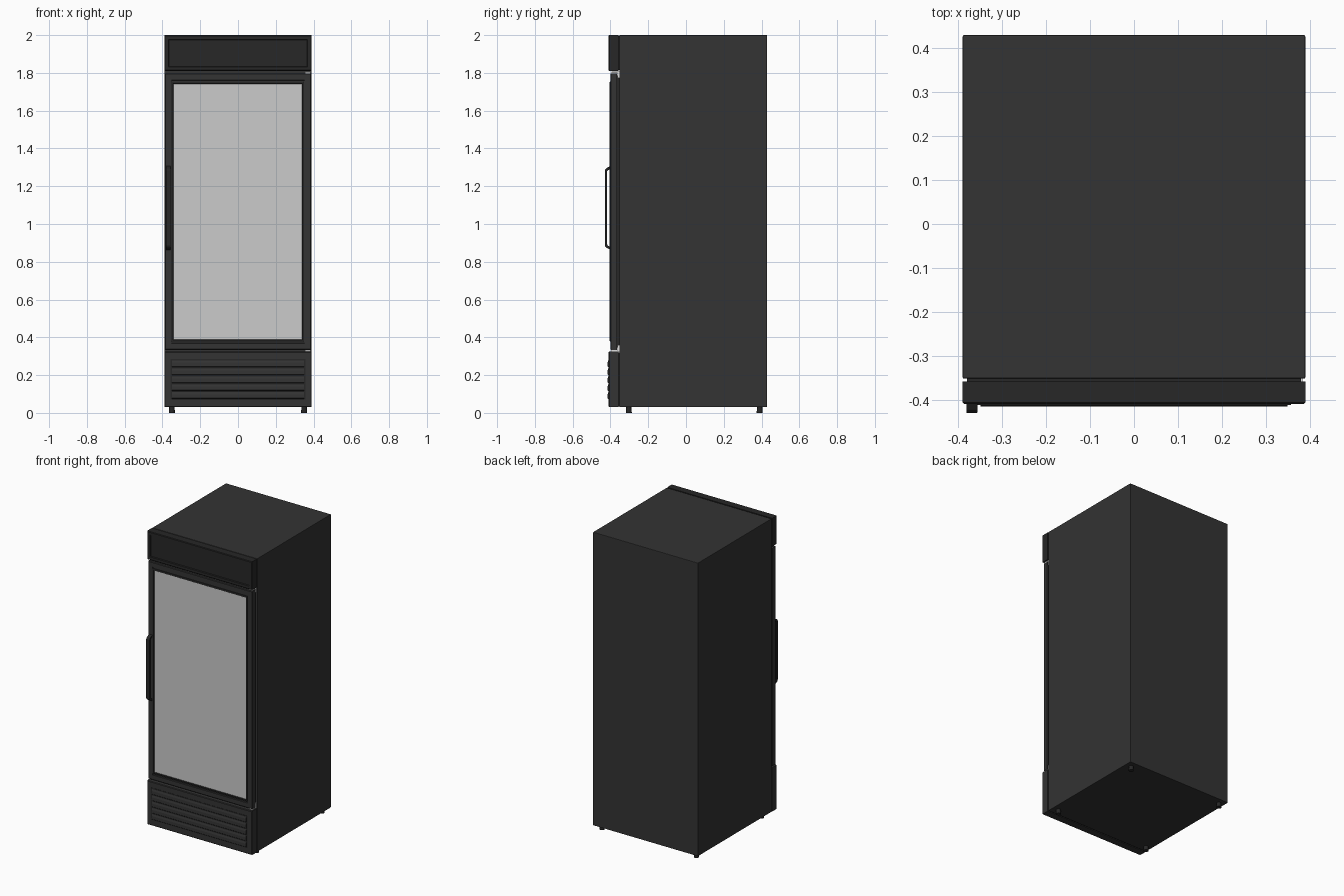
import bpy, bmesh, math

if "Cube" in bpy.data.objects:
    bpy.data.objects.remove(bpy.data.objects["Cube"])


def mat(name, r, g, b):
    m = bpy.data.materials.new(name)
    m.diffuse_color = (r, g, b, 1)
    m.use_nodes = True
    m.node_tree.nodes["Principled BSDF"].inputs["Base Color"].default_value = m.diffuse_color
    return m


BODY = mat("charcoal", 0.033, 0.033, 0.033)
TRIM = mat("black_trim", 0.02, 0.02, 0.02)
GLASS = mat("pale_grey_glass", 0.6, 0.6, 0.6)
METAL = mat("light_metal", 0.75, 0.75, 0.75)


def finish(name, bm, m, bevel=0, smooth=False):
    bmesh.ops.recalc_face_normals(bm, faces=bm.faces)
    me = bpy.data.meshes.new(name)
    bm.to_mesh(me)
    bm.free()
    ob = bpy.data.objects.new(name, me)
    bpy.context.collection.objects.link(ob)
    me.materials.append(m)
    if smooth:
        me.shade_smooth()
        me.set_sharp_from_angle(angle=math.radians(35))
    if bevel:
        b = ob.modifiers.new("bevel", 'BEVEL')
        b.width, b.segments = bevel, 2
        b.limit_method = 'ANGLE'
    return ob


def box(name, x, y, z, m, bevel=0):
    bm = bmesh.new()
    bmesh.ops.create_cube(bm, size=1)
    for v in bm.verts:
        for i, (a, b) in enumerate((x, y, z)):
            v.co[i] = a if v.co[i] < 0 else b
    return finish(name, bm, m, bevel)


# Front-facing panel lofted through rectangular rings of (inset, y)
def panel(name, x0, x1, z0, z1, rings, m):
    bm = bmesh.new()
    loops = []
    for d, y in rings:
        loops.append([bm.verts.new(p) for p in ((x0 + d, y, z0 + d), (x1 - d, y, z0 + d),
                                                (x1 - d, y, z1 - d), (x0 + d, y, z1 - d))])
    for a, b in zip(loops, loops[1:]):
        for i in range(4):
            j = (i + 1) % 4
            bm.faces.new((a[i], a[j], b[j], b[i]))
    bm.faces.new(loops[0])
    bm.faces.new(loops[-1])
    return finish(name, bm, m)


# Cabinet
box("cabinet", (-0.39, 0.39), (-0.352, 0.43), (0.03, 2.0), BODY, 0.003)

# Header sign box and lower kick panel
panel("header_box", -0.39, 0.39, 1.81, 2.0,
      [(0, -0.358), (0, -0.406), (0.004, -0.41), (0.022, -0.41), (0.025, -0.404)], TRIM)
box("header_joint", (-0.38, 0.38), (-0.36, -0.35), (1.815, 1.995), TRIM)
panel("kick_panel", -0.39, 0.39, 0.03, 0.325,
      [(0, -0.358), (0, -0.406), (0.004, -0.41)], BODY)
box("kick_joint", (-0.38, 0.38), (-0.36, -0.35), (0.035, 0.32), TRIM)

# Vent recess plate with sloping louvres
box("vent_plate", (-0.357, 0.357), (-0.4115, -0.405), (0.07, 0.285), TRIM)
for i in range(5):
    z = 0.074 + i * 0.042
    bm = bmesh.new()
    prof = [(-0.411, z), (-0.416, z + 0.004), (-0.415, z + 0.024), (-0.411, z + 0.037)]
    ends = [[bm.verts.new((x, y, h)) for y, h in prof] for x in (-0.35, 0.35)]
    for e in ends:
        bm.faces.new(e)
    for a in range(4):
        b = (a + 1) % 4
        bm.faces.new((ends[0][a], ends[0][b], ends[1][b], ends[1][a]))
    finish("vent_louvre", bm, BODY)

# Door frame, inner trim and glass
panel("door_frame", -0.387, 0.387, 0.333, 1.797,
      [(0, -0.366), (0, -0.397), (0.004, -0.401), (0.034, -0.401), (0.036, -0.396)], BODY)
panel("glass_trim", -0.354, 0.35, 0.377, 1.754,
      [(0, -0.39), (0, -0.402), (0.003, -0.404), (0.009, -0.404), (0.013, -0.397)], TRIM)
box("door_glass", (-0.342, 0.338), (-0.399, -0.392), (0.389, 1.742), GLASS)
box("door_gasket", (-0.375, 0.375), (-0.368, -0.35), (0.345, 1.785), TRIM)

# Hinge brackets on the right, top and bottom
for z, s in ((1.8035, -1), (0.329, 1)):
    box("hinge_plate", (0.355, 0.384), (-0.395, -0.352), (z - 0.003, z + 0.003), METAL)
    box("hinge_leg", (0.355, 0.384), (-0.362, -0.352), tuple(sorted((z, z + s * 0.03))), METAL)

# Handle: bent bar swept along the left stile
bm = bmesh.new()
outer = [(-0.398, 0.862), (-0.424, 0.876), (-0.43, 0.886), (-0.43, 1.284), (-0.424, 1.294), (-0.398, 1.308)]
inner = [(-0.398, 0.878), (-0.414, 0.886), (-0.418, 0.892), (-0.418, 1.278), (-0.414, 1.284), (-0.398, 1.292)]
rows = [[bm.verts.new((x, y, z)) for x, (y, z) in ((-0.382, o), (-0.356, o), (-0.358, n), (-0.38, n))]
        for o, n in zip(outer, inner)]
for a, b in zip(rows, rows[1:]):
    for i in range(4):
        j = (i + 1) % 4
        bm.faces.new((a[i], a[j], b[j], b[i]))
bm.faces.new(rows[0])
bm.faces.new(rows[-1])
finish("door_handle", bm, TRIM, 0.002)

# Feet
for x in (-0.35, 0.35):
    for y in (-0.303, 0.39):
        bm = bmesh.new()
        bmesh.ops.create_cone(bm, cap_ends=True, segments=16, radius1=0.016, radius2=0.014, depth=0.034)
        bmesh.ops.translate(bm, verts=bm.verts, vec=(x, y, 0.017))
        finish("foot", bm, TRIM, smooth=True)
